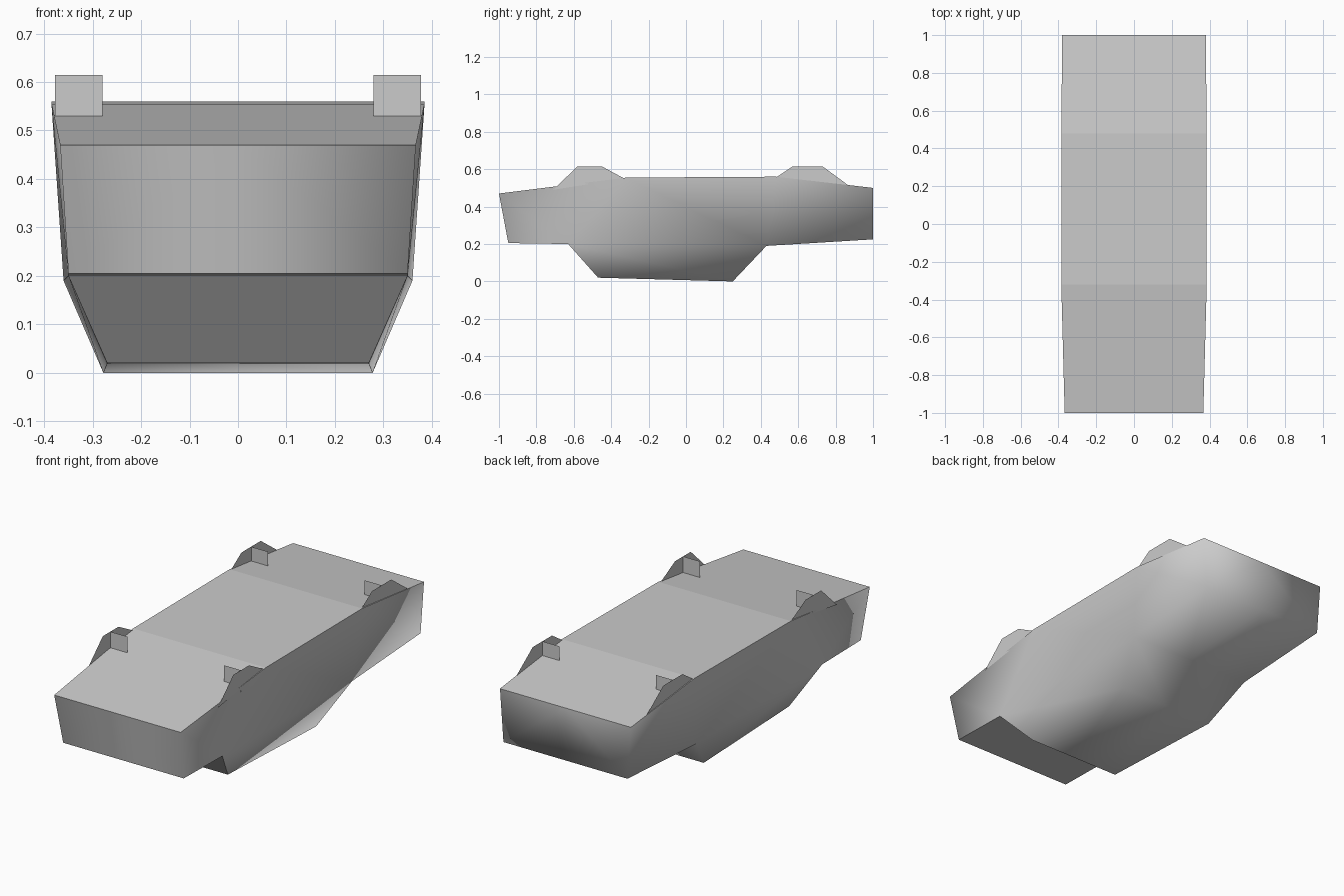
import bpy, bmesh

cube = bpy.data.objects.get("Cube")
if cube:
    bpy.data.objects.remove(cube, do_unlink=True)

# Single plain grey finish
GREY = (0.6, 0.6, 0.6, 1)
grey = bpy.data.materials.new("plain grey")
grey.use_nodes = True
grey.diffuse_color = GREY
grey.node_tree.nodes["Principled BSDF"].inputs["Base Color"].default_value = GREY


def finish(name, bm):
    mesh = bpy.data.meshes.new(name)
    bm.to_mesh(mesh)
    bm.free()
    mesh.materials.append(grey)
    obj = bpy.data.objects.new(name, mesh)
    bpy.context.collection.objects.link(obj)
    return obj


def sheet(name, points):
    bm = bmesh.new()
    bm.faces.new([bm.verts.new(p) for p in points])
    return finish(name, bm)


# Body profile stations: half width, y, z
deck = [(.367, -1, .47), (.385, -.32, .555), (.385, .48, .56), (.38, 1, .5)]
belt = [(.35, -.95, .205), (.35, -.63, .2), (.36, .43, .19), (.36, 1, .225)]
cabin = [(.27, -.47, .02), (.278, .25, 0)]

bm = bmesh.new()


def row(station):
    w, y, z = station
    return [bm.verts.new((s * w, y, z)) for s in (-1, 0, 1)]


deck_rows = [row(p) for p in deck]
belt_rows = [row(p) for p in belt]
cabin_rows = [row(p) for p in cabin]


def strip(a, b, flat=False):
    for i in (0, 1):
        face = bm.faces.new((a[i], a[i + 1], b[i + 1], b[i]))
        face.smooth = not flat


# Deck, hood underside and windscreen have crisp borders
for a, b in zip(deck_rows, deck_rows[1:]):
    strip(a, b, True)
strip(belt_rows[0], belt_rows[1], True)
strip(belt_rows[1], cabin_rows[0], True)

# Softly shaded cabin roof, rear window, tail underside and ends
strip(cabin_rows[0], cabin_rows[1])
strip(cabin_rows[1], belt_rows[2])
strip(belt_rows[2], belt_rows[3])
for end in (0, -1):
    for i in (0, 2):
        d, b = deck_rows[end], belt_rows[end]
        bm.faces.new((d[1], d[i], b[i])).smooth = True
        bm.faces.new((d[1], b[i], b[1])).smooth = True

# Flanks and cabin sides
for i in (0, 2):
    for k in range(3):
        bm.faces.new((deck_rows[k][i], deck_rows[k + 1][i],
                      belt_rows[k + 1][i], belt_rows[k][i])).smooth = True
    bm.faces.new((belt_rows[1][i], belt_rows[2][i],
                  cabin_rows[1][i], cabin_rows[0][i])).smooth = True

bmesh.ops.recalc_face_normals(bm, faces=bm.faces)
for edge in bm.edges:
    if any(not f.smooth for f in edge.link_faces):
        edge.smooth = False
finish("car_body", bm)

# Flat wheel silhouettes with a cross plate behind each
wheels = {
    "front": (-.517, .5, [(-.71, .49), (-.58, .615), (-.45, .615), (-.33, .55)]),
    "rear": (.65, .52, [(.48, .555), (.57, .615), (.73, .615), (.88, .505)]),
}
for end, (y, base, outline) in wheels.items():
    for side, s in (("left", 1), ("right", -1)):
        points = [(s * .379, py, pz) for py, pz in outline]
        if s > 0:
            points.reverse()
        sheet(f"{end}_{side}_wheel_side", points)
        sheet(f"{end}_{side}_wheel_tread",
              [(s * .28, y, base), (s * .378, y, base),
               (s * .378, y, .615), (s * .28, y, .615)])
